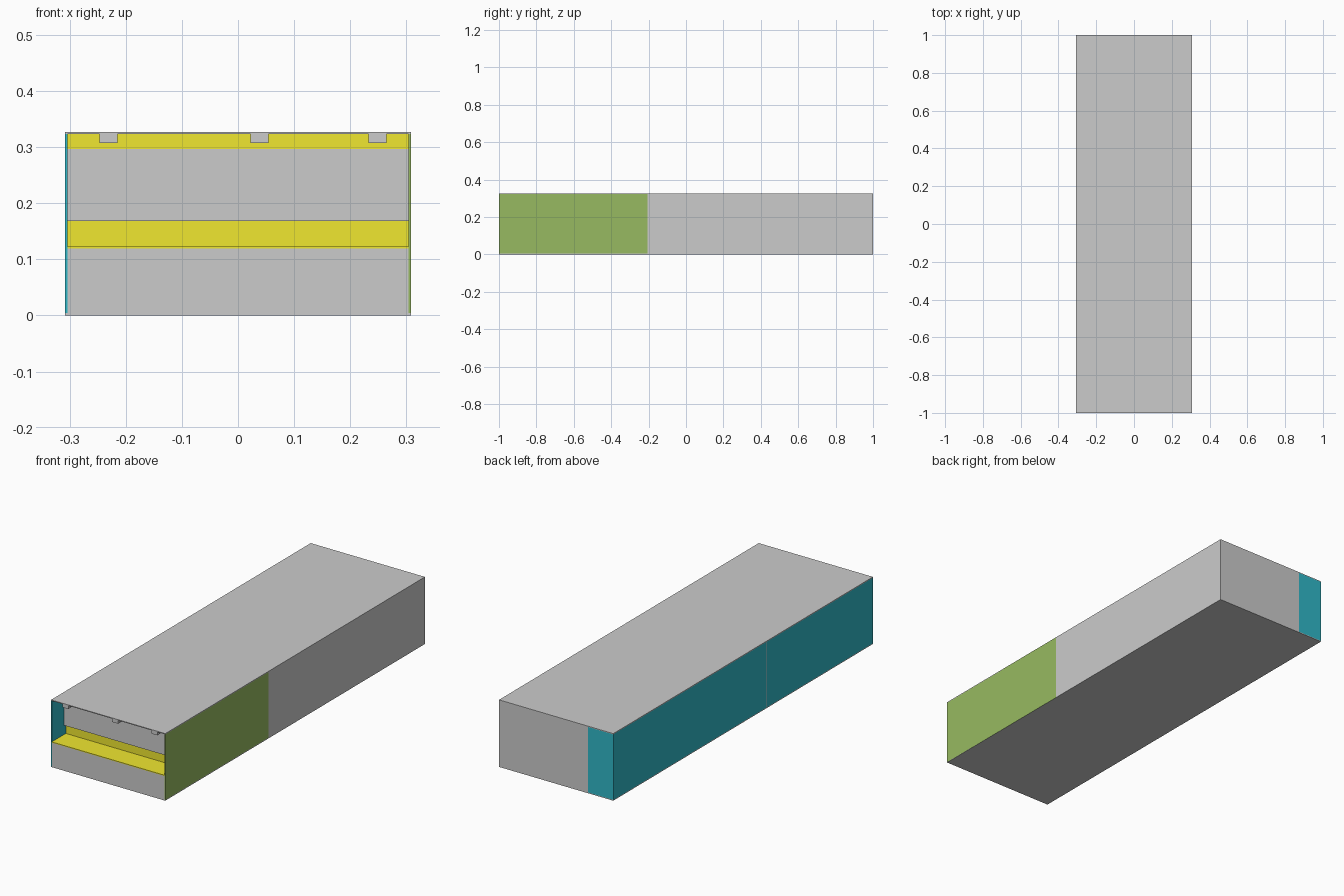
import bpy, bmesh

if "Cube" in bpy.data.objects:
    bpy.data.objects.remove(bpy.data.objects["Cube"])

X, Y, H = 0.308, 1.0, 0.327   # outer half width, half length, height
T = 0.004                     # sheet thickness
ROOM_X, ROOM_Y = -0.172, -0.18  # side room partition lines
SPLIT = -0.205                # colour change on the right side


def material(name, rgb):
    m = bpy.data.materials.new(name)
    m.diffuse_color = (*rgb, 1)
    m.use_nodes = True
    m.node_tree.nodes["Principled BSDF"].inputs["Base Color"].default_value = m.diffuse_color
    return m


yellow = material("yellow", (0.87, 0.8, 0.03))
green = material("green", (0.31, 0.49, 0.12))
blue = material("blue", (0.03, 0.48, 0.58))


def panel(name, x, y, z, mat=None):
    """Box spanning the (low, high) ranges x, y and z."""
    bm = bmesh.new()
    bmesh.ops.create_cube(bm, size=1)
    for v in bm.verts:
        v.co = [r[0] if c < 0 else r[1] for c, r in zip(v.co, (x, y, z))]
    me = bpy.data.meshes.new(name)
    bm.to_mesh(me)
    bm.free()
    ob = bpy.data.objects.new(name, me)
    bpy.context.collection.objects.link(ob)
    if mat:
        me.materials.append(mat)
    return ob


wall_z = (T, H - T)
inner_x = (-X + T, X - T)

# floor and roof sheets
panel("floor", (-X, X), (-Y, Y), (0, T))
panel("roof", (-X, X), (-Y, Y), (H - T, H))

# right side: green front part, grey rear part
panel("right_wall_front", (X - T, X), (-Y, SPLIT), (0, H - 0.0005), green)
panel("right_wall_rear", (X - T, X), (SPLIT, Y), wall_z)

# left side: two blue lengths with the edge of the partition between them
panel("left_wall_front", (-X, -X + T), (-Y, ROOM_Y - T / 2), wall_z, blue)
panel("left_wall_rear", (-X, -X + T), (ROOM_Y + T / 2, Y), wall_z, blue)
panel("cross_partition", (-X, ROOM_X), (ROOM_Y - T / 2, ROOM_Y + T / 2), wall_z)
panel("long_partition", (ROOM_X - T / 2, ROOM_X + T / 2), (ROOM_Y, Y - T), wall_z)

# back wall: blue strip behind the side room, grey for the rest
panel("back_wall_room", (-X + T, ROOM_X), (Y - T, Y), wall_z, blue)
panel("back_wall_main", (ROOM_X, X - T), (Y - T, Y), wall_z)

# front: low wall, ledge, and the recessed window wall with yellow bands
panel("front_low_wall", inner_x, (-Y, -Y + T), (T, 0.119))
panel("ledge", inner_x, (-Y, -0.888), (0.119, 0.123), yellow)
panel("ledge_riser", inner_x, (-0.892, -0.888), (0.123, 0.168), yellow)
panel("recessed_wall", inner_x, (-0.906, -0.888), (0.168, 0.297))
panel("upper_band", inner_x, (-0.906, -0.888), (0.297, H - T), yellow)

# small blocks hung under the front edge of the roof
for i, x in enumerate((-0.231, 0.038, 0.249)):
    panel(f"roof_block_{i + 1}", (x - 0.016, x + 0.016), (-Y, -0.975), (0.307, H - T))
